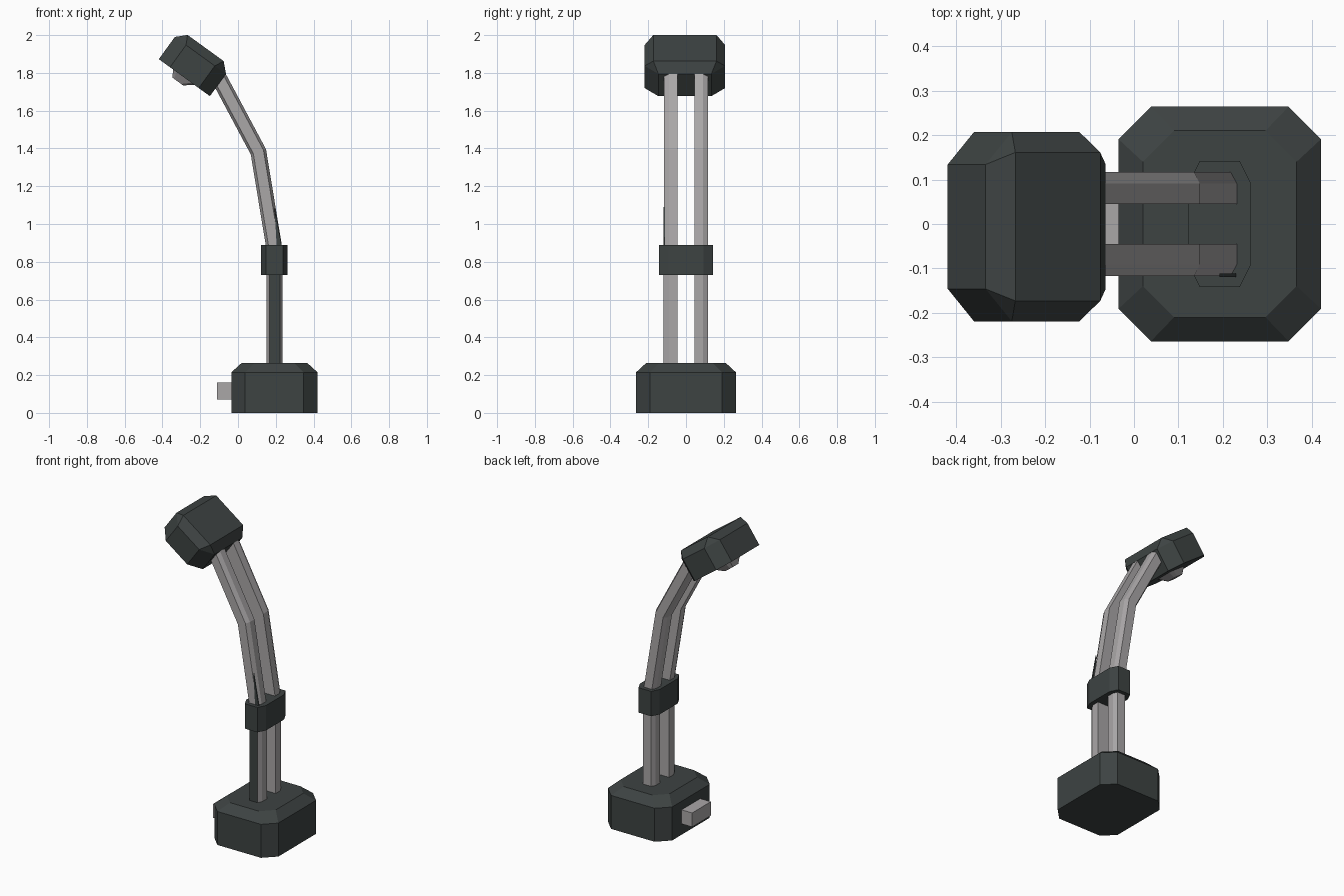
import bpy, bmesh, math
from mathutils import Vector

if "Cube" in bpy.data.objects:
    bpy.data.objects.remove(bpy.data.objects["Cube"])


def material(name, rgb):
    m = bpy.data.materials.new(name)
    m.diffuse_color = (*rgb, 1)
    m.use_nodes = True
    m.node_tree.nodes["Principled BSDF"].inputs["Base Color"].default_value = m.diffuse_color
    return m


dark = material("dark slate", (0.047, 0.056, 0.055))
grey = material("light grey", (0.40, 0.385, 0.39))


def finish(name, bm, mat):
    bmesh.ops.recalc_face_normals(bm, faces=bm.faces)
    me = bpy.data.meshes.new(name)
    bm.to_mesh(me)
    bm.free()
    me.materials.append(mat)
    ob = bpy.data.objects.new(name, me)
    bpy.context.collection.objects.link(ob)
    return ob


def hull(name, points, mat):
    bm = bmesh.new()
    for p in points:
        bm.verts.new(p)
    bmesh.ops.convex_hull(bm, input=bm.verts)
    bmesh.ops.dissolve_limit(bm, angle_limit=math.radians(1),
                             verts=bm.verts, edges=bm.edges)
    return finish(name, bm, mat)


def octagon(cx, cy, hx, hy, cutx, cuty, z):
    """Rectangle with cut corners, at height z."""
    pts = []
    for sx in (-1, 1):
        for sy in (-1, 1):
            pts.append((cx + sx * hx, cy + sy * (hy - cuty), z))
            pts.append((cx + sx * (hx - cutx), cy + sy * hy, z))
    return pts


def tilt(points):
    """Head-local (along, across, up) to world."""
    u, n = Vector((0.81, 0, -0.587)), Vector((0.587, 0, 0.81))
    return [u * a + n * c + Vector((0, b, 0)) for a, b, c in points]


# Base with bevelled top
hull("base",
     octagon(0.193, 0, 0.228, 0.264, 0.073, 0.073, 0)
     + octagon(0.193, 0, 0.228, 0.264, 0.073, 0.073, 0.215)
     + octagon(0.193, 0, 0.173, 0.21, 0.07, 0.07, 0.265), dark)

# Switch on the side of the base
hull("switch", [(x, y, z) for x in (-0.11, -0.02)
                for y in (-0.095, 0.095) for z in (0.07, 0.16)], grey)

# Clamp around both tubes
hull("clamp", octagon(0.193, 0, 0.07, 0.142, 0.025, 0.05, 0.73)
     + octagon(0.193, 0, 0.07, 0.142, 0.025, 0.05, 0.89), dark)

# Head: cut-corner block with a rectangular top, tilted
hull("head", tilt(
    octagon(-1.271, -0.006, 0.167, 0.213, 0.073, 0.073, 1.27)
    + octagon(-1.271, -0.006, 0.167, 0.213, 0.073, 0.073, 1.415)
    + octagon(-1.272, -0.006, 0.118, 0.167, 0, 0, 1.463)), dark)

# Bulb under the head
hull("bulb", tilt(
    octagon(-1.272, -0.006, 0.075, 0.075, 0.022, 0.022, 1.275)
    + octagon(-1.288, -0.006, 0.035, 0.04, 0.012, 0.012, 1.233)), grey)

# Two bent tubes, outer corners cut
path = [Vector((0.194, 0, 0.25)), Vector((0.194, 0, 0.86)),
        Vector((0.108, 0, 1.382)), Vector((-0.11, 0, 1.79))]
section = [(-0.042, -0.036), (-0.042, 0.010), (-0.028, 0.036),
           (0.028, 0.036), (0.042, 0.010), (0.042, -0.036)]
for side, name in ((-1, "front_tube"), (1, "back_tube")):
    bm = bmesh.new()
    rings = []
    for i, p in enumerate(path):
        d0 = (p - path[i - 1]).normalized() if i else Vector((0, 0, 1))
        d1 = (path[i + 1] - p).normalized() if i < 3 else d0
        t = (d0 + d1).normalized()
        across = Vector((t.z, 0, -t.x)) / t.dot(d0)
        rings.append([bm.verts.new(p + across * a + Vector((0, side * (0.081 + b), 0)))
                      for a, b in section])
    for r0, r1 in zip(rings, rings[1:]):
        for k in range(6):
            j = (k + 1) % 6
            bm.faces.new((r0[k], r0[j], r1[j], r1[k]))
    bm.faces.new(rings[0])
    bm.faces.new(rings[-1])
    finish(name, bm, grey)

# Dark strip on the front tube, with a thin tip above the clamp
hull("strip", [(x, y, z) for x in (0.166, 0.222)
               for y in (-0.119, -0.112) for z in (0.26, 0.74)], dark)
hull("strip_tip", [(x, y, z) for x, z in ((0.205, 0.88), (0.232, 0.88), (0.193, 1.09))
                   for y in (-0.119, -0.111)], dark)
